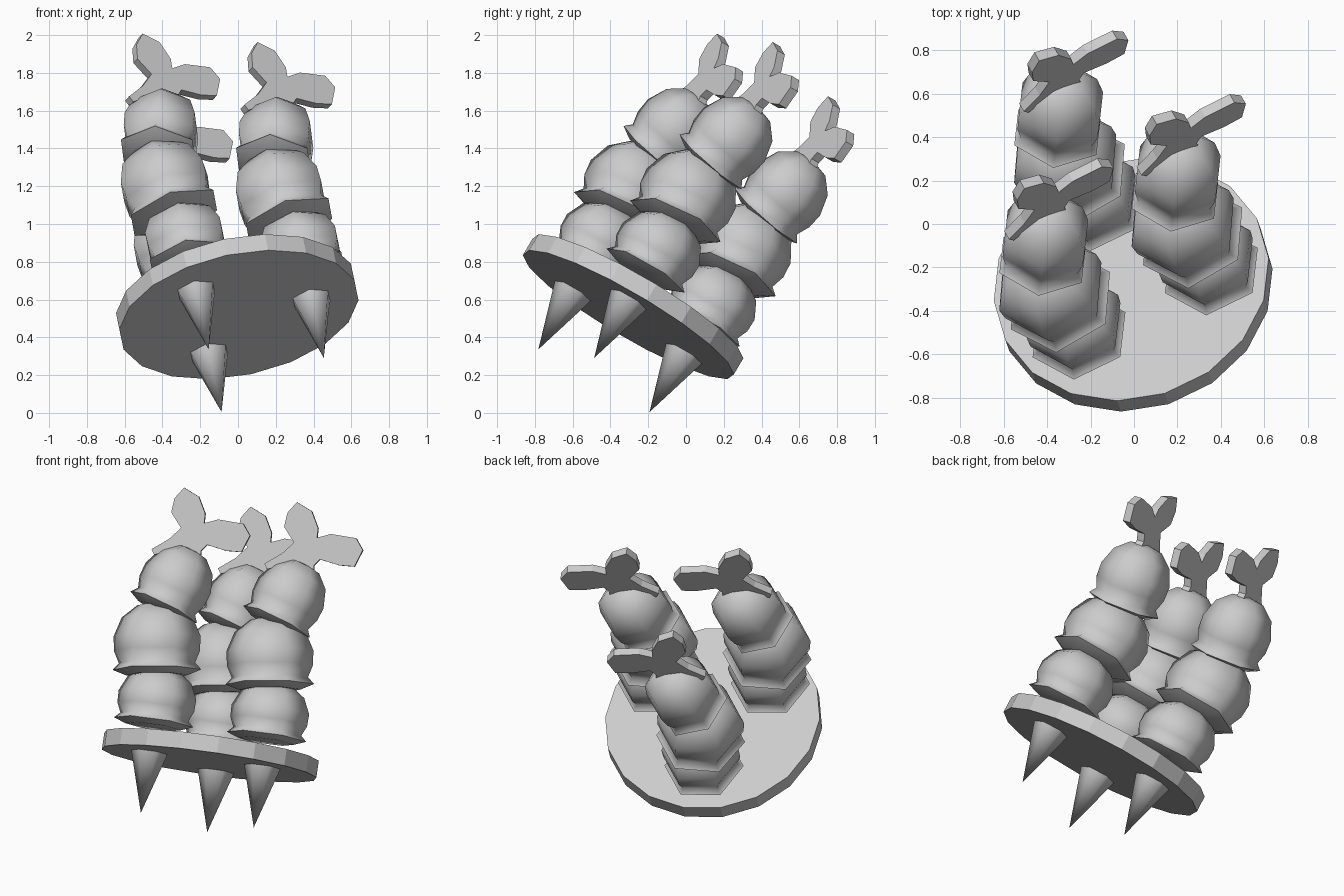
import bpy, bmesh, math
from mathutils import Matrix, Vector, Euler

if "Cube" in bpy.data.objects:
    bpy.data.objects.remove(bpy.data.objects["Cube"])

# Tilted frame shared by the whole model: n is the axis of the plate
n = Vector((-0.18, 0.5, 0.85)).normalized()
e1 = Vector((0.975, 0.012, 0.222))
e1 = (e1 - n * e1.dot(n)).normalized()
e2 = n.cross(e1)


def frame(a, b, c, origin):
    m = Matrix((a, b, c)).transposed().to_4x4()
    m.translation = origin
    return m


BASE = frame(e1, e2, n, Vector((0.005, -0.305, 0.52)))


def lathe(name, profile, sides, matrix, smooth=None):
    """Revolve (radius, height) points, with a vertex on the local y axis."""
    bm = bmesh.new()
    rings = []
    for r, h in profile:
        if r == 0:
            rings.append([bm.verts.new((0, 0, h))])
        else:
            angles = [math.pi / 2 + 2 * math.pi * i / sides for i in range(sides)]
            rings.append([bm.verts.new((r * math.cos(a), r * math.sin(a), h)) for a in angles])
    for lo, hi in zip(rings, rings[1:]):
        for i in range(sides):
            j = (i + 1) % sides
            quad = [lo[i % len(lo)], lo[j % len(lo)], hi[j % len(hi)], hi[i % len(hi)]]
            bm.faces.new(list(dict.fromkeys(quad)))
    for ring in (rings[0], rings[-1]):
        if len(ring) > 1:
            bm.faces.new(ring)
    return finish(bm, name, matrix, smooth)


def finish(bm, name, matrix, smooth=None):
    bmesh.ops.recalc_face_normals(bm, faces=bm.faces[:])
    me = bpy.data.meshes.new(name)
    bm.to_mesh(me)
    bm.free()
    ob = bpy.data.objects.new(name, me)
    bpy.context.collection.objects.link(ob)
    ob.matrix_world = matrix
    if smooth:
        bpy.ops.object.select_all(action='DESELECT')
        ob.select_set(True)
        bpy.context.view_layer.objects.active = ob
        bpy.ops.object.shade_smooth_by_angle(angle=math.radians(smooth))
    return ob


# Round plate
lathe("plate", [(0.645, 0), (0.645, 0.1)], 18, BASE)

# Bulb segment: flared skirt, waist, rounded body (unit radius, unit height)
BULB = [(0, -0.08), (0.7, -0.08), (1.0, 0), (0.86, 0.1), (0.97, 0.28), (0.98, 0.5),
        (0.8, 0.78), (0.45, 0.96), (0, 1.0)]
# radius, height, skirt level, x offset, tilt x, tilt y
SEGMENTS = [("lower", 0.238, 0.33, 0.18, 0.0, 0, 0),
            ("middle", 0.264, 0.40, 0.495, -0.03, 5, -6),
            ("upper", 0.22, 0.385, 0.87, -0.045, -12, 14)]

# Leaf outline: two broad lobes and two thin points
LEAF = [(0, .335), (.08, .27), (.104, .165), (.09, .11), (.176, .12), (.32, .075),
        (.35, 0), (.287, -.09), (.197, -.07), (.09, -.02), (.05, -.05), (.03, -.19),
        (-.01, -.05), (-.06, -.015), (-.23, -.035), (-.24, .0), (-.13, .045),
        (-.05, .1), (-.095, .2), (-.065, .28)]
leaf_n = Vector((0.44, -0.77, 0.45)).normalized()
leaf_v = Vector((0.816, 0.556, 0.156))
leaf_v = (leaf_v - leaf_n * leaf_v.dot(leaf_n)).normalized()
leaf_u = leaf_n.cross(leaf_v)
if leaf_u.z < 0:
    leaf_u = -leaf_u
LEAF_OFFSET = Vector((0.234, 0.382, 1.667)) - Vector((0.404, -0.30, 0.61))


def leaf(name, origin, thick=0.05):
    bm = bmesh.new()
    face = bm.faces.new([bm.verts.new((a, b, -thick / 2)) for a, b in LEAF])
    ext = bmesh.ops.extrude_face_region(bm, geom=[face], use_keep_orig=True)
    moved = [g for g in ext["geom"] if isinstance(g, bmesh.types.BMVert)]
    bmesh.ops.translate(bm, verts=moved, vec=(0, 0, thick))
    finish(bm, name, frame(leaf_v, leaf_u, leaf_n, origin))


for k, tag in enumerate(("right", "back", "front")):
    ang = 2 * math.pi * k / 3
    col = BASE @ Matrix.Translation((0.392 * math.cos(ang), 0.392 * math.sin(ang), 0))
    # Spike under the plate
    lathe(f"{tag}_spike", [(0, -0.365), (0.112, 0.01)], 6, col, 65)
    # Stacked bulbs
    for seg, r, h, z, dx, tx, ty in SEGMENTS:
        rot = Euler((math.radians(tx), math.radians(ty), 0)).to_matrix().to_4x4()
        lathe(f"{tag}_{seg}_bulb", [(a * r, b * h) for a, b in BULB], 6,
              col @ Matrix.Translation((dx, 0, z)) @ rot, 65)
    # Leaf on top
    leaf(f"{tag}_leaf", col.translation + LEAF_OFFSET)
